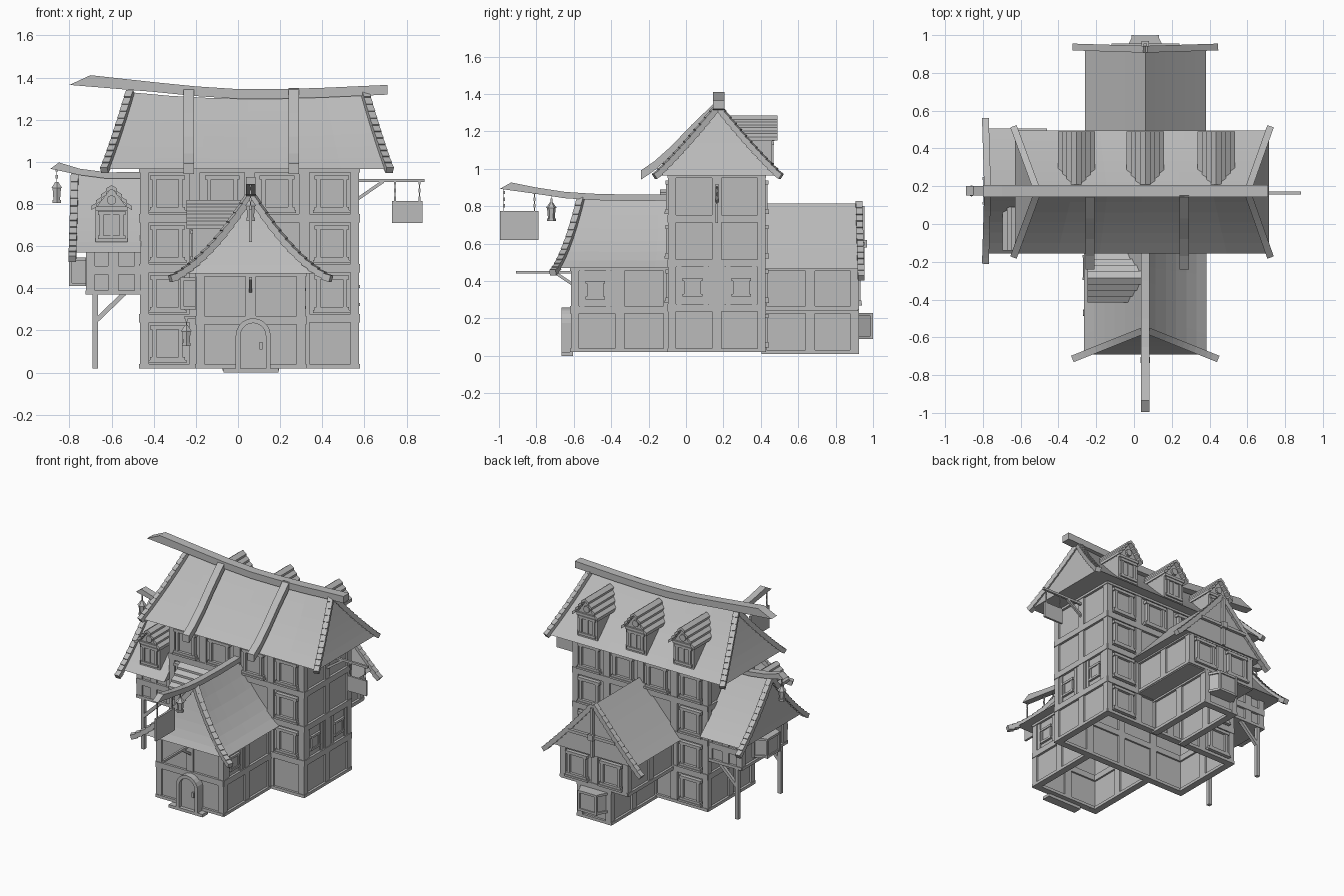
import bpy, bmesh, math
from mathutils import Matrix, Vector

if "Cube" in bpy.data.objects:
    bpy.data.objects.remove(bpy.data.objects["Cube"])
GREY = (0.5, 0.5, 0.5, 1)
mat = bpy.data.materials.new("plain grey")
mat.use_nodes = True
mat.diffuse_color = GREY
mat.node_tree.nodes["Principled BSDF"].inputs["Base Color"].default_value = GREY

def frame(x, y, z=0, angle=0):
    # local x runs along a wall, local -y points out of it
    return Matrix.Translation((x, y, z)) @ Matrix.Rotation(math.radians(angle), 4, 'Z')

def finish(bm, name):
    bmesh.ops.recalc_face_normals(bm, faces=bm.faces[:])
    mesh = bpy.data.meshes.new(name)
    bm.to_mesh(mesh)
    bm.free()
    mesh.materials.append(mat)
    bpy.context.collection.objects.link(bpy.data.objects.new(name, mesh))

def box(bm, M, lo, hi):
    lo, hi = Vector(lo), Vector(hi)
    T = Matrix.Translation((lo + hi) / 2) @ Matrix.Diagonal((*(hi - lo), 1))
    bmesh.ops.create_cube(bm, size=1, matrix=M @ T)

def bar(bm, M, p, q, w, h):
    p, q = Vector(p), Vector(q)
    R = (q - p).to_track_quat('X', 'Z').to_matrix().to_4x4()
    S = Matrix.Diagonal(((q - p).length, w, h, 1))
    bmesh.ops.create_cube(bm, size=1, matrix=M @ Matrix.Translation((p + q) / 2) @ R @ S)

def prism(bm, M, ring, offset):
    # extrude a closed outline by an offset
    a = [bm.verts.new(M @ Vector(p)) for p in ring]
    b = [bm.verts.new(M @ (Vector(p) + Vector(offset))) for p in ring]
    bm.faces.new(a)
    bm.faces.new(b[::-1])
    for i in range(len(a)):
        bm.faces.new((a[i - 1], a[i], b[i], b[i - 1]))

def window(bm, M, x, z, w, h, trim=0.02, out=.012):
    a, b, t = w / 2, h / 2, trim / 2
    for s in (-1, 1):
        box(bm, M, (x + s * a - t, -out, z - b), (x + s * a + t, .02, z + b))
        box(bm, M, (x - a - trim, -out - .003, z + s * b - t), (x + a + trim, .02, z + s * b + t))
    box(bm, M, (x - a, .004, z - b), (x + a, .02, z + b))

def wall(name, M, cols, rows, ch=.2375, cw=.26):
    # framed panels; w = window, s = boarded panel with small window, . = plain
    bm = bmesh.new()
    W, H = cols * cw / 2, len(rows) * ch
    box(bm, M, (-W, .012, 0), (W, .03, H))
    for i in range(cols + 1):
        x = i * cw - W
        box(bm, M, (max(x - .025, -W), 0, 0), (min(x + .025, W), .042, H))
    for j in range(len(rows) + 1):
        box(bm, M, (-W, -.004, max(j * ch - .02, 0)), (W, .042, min(j * ch + .02, H)))
    for j, row in enumerate(reversed(rows)):
        for i, kind in enumerate(row):
            x, z = (i + .5) * cw - W, (j + .5) * ch
            if kind == 'w':
                window(bm, M, x, z, .125, .15)
                box(bm, M, (x - .09, -.02, z - .093), (x + .09, .02, z - .08))
            elif kind == 's':
                window(bm, M, x, z - .01, .075, .085, .015, 0)
                for k in (-.1, -.07, .07, .1):
                    box(bm, M, (x + k - .012, .004, z - .1), (x + k + .012, .02, z + .1))
    finish(bm, name)

def roof(name, M, ridge, eave, half, base, high, sag=0, dip=0, ends=(0, 1), over=1.05, n=6):
    def point(t, f, side):
        u0, u1 = (ridge[k] + (eave[k] - ridge[k]) * t for k in (0, 1))
        z = base + high * (1 - t) - 4 * dip * t * (1 - t) - sag * (1 - (2 * f - 1) ** 2) * (1 - t)
        return Vector((u0 + (u1 - u0) * f, side * half * t, z))
    bm = bmesh.new()
    V = {(i, j, s): bm.verts.new(M @ point(i / n, j / n, s))
         for i in range(n + 1) for j in range(n + 1) for s in (-1, 1)}
    for i in range(n):
        for j in range(n):
            for s in (-1, 1):
                bm.faces.new((V[i, j, s], V[i, j + 1, s], V[i + 1, j + 1, s], V[i + 1, j, s]))
        for j in (0, n):
            bm.faces.new((V[i, j, -1], V[i, j, 1], V[i + 1, j, 1], V[i + 1, j, -1]))
        bm.faces.new((V[n, i, -1], V[n, i + 1, -1], V[n, i + 1, 1], V[n, i, 1]))
    bmesh.ops.remove_doubles(bm, verts=bm.verts[:], dist=.0001)
    finish(bm, name)
    # lapped edge tiles
    bm = bmesh.new()
    for f, s in [(f, s) for f in ends for s in (-1, 1)]:
        for k in range(12):
            p, q = (point(over * (k + d) / 12, f, s) for d in (0, 1.15))
            bar(bm, M, p, q + Vector((0, 0, .008)), .036, .032)
    finish(bm, name + "_edge_tiles")

def beam(name, M, pts, thick, width, tip=0):
    # bent timber following (along, height) points, first end cut at a slant
    bm = bmesh.new()
    low, top = ([(u + (s * tip if i == 0 else 0), -width / 2, z + s * thick / 2)
                 for i, (u, z) in enumerate(pts)] for s in (-1, 1))
    prism(bm, M, low + top[::-1], (0, width, 0))
    finish(bm, name)

def dormer(name, M, w, body, rise, depth):
    # local z = 0 at the foot of the window wall
    bm = bmesh.new()
    a = w * .41
    prism(bm, M, [(-a, 0, 0), (a, 0, 0), (a, 0, body), (0, 0, body + rise * .9), (-a, 0, body)], (0, depth, 0))
    window(bm, M, 0, body * .5, a * 1.25, body * .72, .018, .008)
    box(bm, M, (-a, -.012, body - .01), (a, .02, body + .008))
    box(bm, M, (-.006, -.006, body * .15), (.006, .02, body * .85))
    T = M @ Matrix.Translation((0, -.004, body + rise * .35)) @ Matrix.Rotation(math.pi / 2, 4, 'X')
    bmesh.ops.create_cone(bm, cap_ends=True, segments=10, radius1=.023, radius2=.023, depth=.02, matrix=T)
    for s in (-1, 1):
        for k in range(4):
            x0, x1 = s * w / 2 * k / 4, s * w / 2 * (k + 1.15) / 4
            z0, z1 = body + rise * (1 - k / 4), body + rise * (1 - (k + .9) / 4)
            prism(bm, M, [(x0, -.03, z0), (x1, -.03, z1 + .008), (x1, -.03, z1 - .012), (x0, -.03, z0 - .02)],
                  (0, depth + .03, 0))
    finish(bm, name)

def bay(name, M, w, h, d):
    bm = bmesh.new()
    for g, z, t in ((-.008, 0, h), (0, 0, .016), (0, h - .016, .016)):
        prism(bm, M, [(-w / 2 - g, .01, z), (-w * .3 - g, -d - g, z), (w * .3 + g, -d - g, z), (w / 2 + g, .01, z)], (0, 0, t))
    for x, y in ((-.3, -d), (.3, -d), (-.48, 0), (.48, 0)):
        bar(bm, M, (x * w, y + .004, 0), (x * w, y + .004, h), .014, .014)
    finish(bm, name)

def chain(bm, p, length):
    n = max(2, round(length / .018))
    for k in range(n):
        w, d = (.005, .002) if k % 2 else (.002, .005)
        bar(bm, frame(*p), (0, 0, -length * k / n), (0, 0, -length * (k + 1) / n), w * 2, d * 2)

def lantern(name, x, y, z, length):
    bm = bmesh.new()
    chain(bm, (x, y, z), length)
    for top, bottom, r1, r2 in ((0, .03, .03, .008), (.03, .085, .018, .023), (.085, .1, .024, .024)):
        T = Matrix.Translation((x, y, z - length - (top + bottom) / 2))
        bmesh.ops.create_cone(bm, cap_ends=True, segments=6, radius1=r1, radius2=r2, depth=bottom - top, matrix=T)
    finish(bm, name)

def sign(name, M, w, z0, z1, top):
    bm = bmesh.new()
    box(bm, M, (-w / 2, -.007, z0), (w / 2, .007, z1))
    for s in (-1, 1):
        chain(bm, M @ Vector((s * w * .4, 0, top)), top - z1)
    finish(bm, name)

# main house: four storeys
wall("main_front", frame(.055, -.095, .02), 4, ("wwww", "w..w", "w..w", "w..."))
wall("main_back", frame(.055, .425, .02, 180), 4, ("wwww", "w..w", "w..w", "w..w"))
wall("main_right", frame(.575, .165, .02, 90), 2, ("..", "..", "ss", ".."))
wall("main_left", frame(-.465, .165, .02, -90), 2, ("..", "..", "..", ".."))
roof("main_roof", frame(0, .17), (-.51, .6), (-.63, .715), .325, .965, .365, .03, .012, over=1.03)
beam("main_ridge_beam", frame(0, .175), [(-.75, 1.388), (-.4, 1.355), (-.2, 1.335), (0, 1.322),
     (.2, 1.322), (.4, 1.328), (.71, 1.342)], .046, .062, .05)
for x in (-.233, .265):
    beam("roof_strap", frame(x, 0, 0, 90), [(-.24, .967), (-.17, 1.015), (-.08, 1.095), (.03, 1.21), (.15, 1.325)], .05, .05)
for x in (-.305, .06, .435):
    dormer("back_dormer", frame(x, .46, 1.0, 180), .19, .16, .125, .25)

# front wing: two storeys; back wing: wide storey over a narrow one
for x, a, s in ((.26, 90, "right"), (-.26, -90, "left")):
    wall("front_wing_" + s, frame(.06 + x, -.355, .02, a), 2, ("s." if a > 0 else "..", ".."), .2275)
    wall("back_wing_upper_" + s, frame(.06 + x, .665, .2475, a), 2, ("..",), .2275)
    wall("back_wing_lower_" + s, frame(.06 + x / 2, .665, .01, a), 2, ("..",), .2375)
wall("front_wing_front", frame(.06, -.615, .02), 2, ("..", ".."), .2275)
wall("back_wing_upper_back", frame(.06, .922, .2475, 180), 2, ("ww",), .2275)
wall("back_wing_lower_back", frame(.06, .92, .01, 180), 1, (".",), .2375)
roof("front_wing_roof", frame(.06, 0, 0, 90), (-.56, -.06), (-.69, -.06), .325, .47, .375, .01, .04, (0,), 1.16)
roof("back_wing_roof", frame(.06, 0, 0, 90), (.4, .925), (.4, .935), .32, .465, .35, 0, .006, (1,), 1.16)
beam("front_ridge_beam", frame(.06, 0, 0, 90), [(-.965, .91), (-.8, .883), (-.65, .86), (-.5, .85),
     (-.3, .845), (-.09, .847)], .034, .044, .03)
dormer("front_wing_dormer", frame(-.215, -.285, .52, -90), .25, .17, .13, .27)
bay("back_bay", frame(.06, .92, .09, 180), .22, .14, .078)
bay("front_wing_bay", frame(-.2, -.23, .3, -90), .2, .15, .07)
bm = bmesh.new()
I = Matrix.Identity(4)
box(bm, I, (-.2, .42, .24), (.32, .92, .255))
bar(bm, I, (.06, .945, .46), (.06, .945, .8), .02, .02)
bar(bm, I, (-.12, .945, .6), (.24, .945, .6), .02, .02)
box(bm, I, (.04, .94, .58), (.08, .968, .62))
finish(bm, "back_wing_floor_and_truss")

# arched entrance
bm = bmesh.new()
D = frame(.072, -.665, .02)
def arch(r, y):
    arc = [(r * math.cos(k * math.pi / 10), y, .155 + r * math.sin(k * math.pi / 10)) for k in range(11)]
    return [(r, y, 0)] + arc + [(-r, y, 0)]
outer, inner = arch(.083, 0), arch(.06, 0)
for k in range(len(outer) - 1):
    prism(bm, D, [outer[k], outer[k + 1], inner[k + 1], inner[k]], (0, .06, 0))
prism(bm, D, arch(.06, .025), (0, .035, 0))
box(bm, D, (.03, .01, .09), (.045, .03, .125))
box(bm, D, (-.14, 0, -.02), (.12, .06, 0))
finish(bm, "entrance")

# raised side annex
wall("annex_front", frame(-.593, -.085, .37), 2, ("..", ".."), .115, .1275)
wall("annex_back", frame(-.593, .415, .37, 180), 2, ("..", ".."), .115, .1275)
wall("annex_end", frame(-.72, .165, .37, -90), 2, ("..",), .22, .25)
roof("annex_roof", frame(0, .175), (-.775, -.46), (-.785, -.46), .33, .57, .365, 0, .02, (0,), 1.13)
beam("annex_ridge_beam", frame(0, .175), [(-.87, .982), (-.75, .952), (-.62, .935), (-.46, .937)], .03, .05, .02)
dormer("annex_dormer", frame(-.6, -.11, .62), .185, .16, .11, .2)
bay("annex_bay", frame(-.72, .175, .41, -90), .22, .135, .078)
bm = bmesh.new()
box(bm, I, (-.72, -.085, .37), (-.465, .415, .385))
for y in (-.07, .4):
    bar(bm, I, (-.677, y, .02), (-.677, y, .38), .025, .025)
    bar(bm, I, (-.67, y, .25), (-.54, y, .375), .022, .022)
finish(bm, "annex_posts")

# hanging signs, brackets and lanterns
sign("front_sign", frame(.06, -.892, 0, 90), .205, .62, .775, .9)
sign("side_sign", frame(.803, .165), .145, .71, .815, .912)
bm = bmesh.new()
for p, q in (((.56, .165, .912), (.885, .165, .912)), ((.57, .165, .825), (.69, .165, .908)),
             ((.06, -.91, .447), (.06, -.6, .447)), ((.06, -.61, .385), (.06, -.7, .445)),
             ((-.2, -.47, .262), (-.255, -.47, .262))):
    bar(bm, I, p, q, .015, .015)
finish(bm, "sign_brackets")
lantern("front_lantern", .06, -.72, .86, .04)
lantern("annex_lantern", -.86, .175, .97, .065)
lantern("wing_lantern", -.245, -.47, .26, .035)
